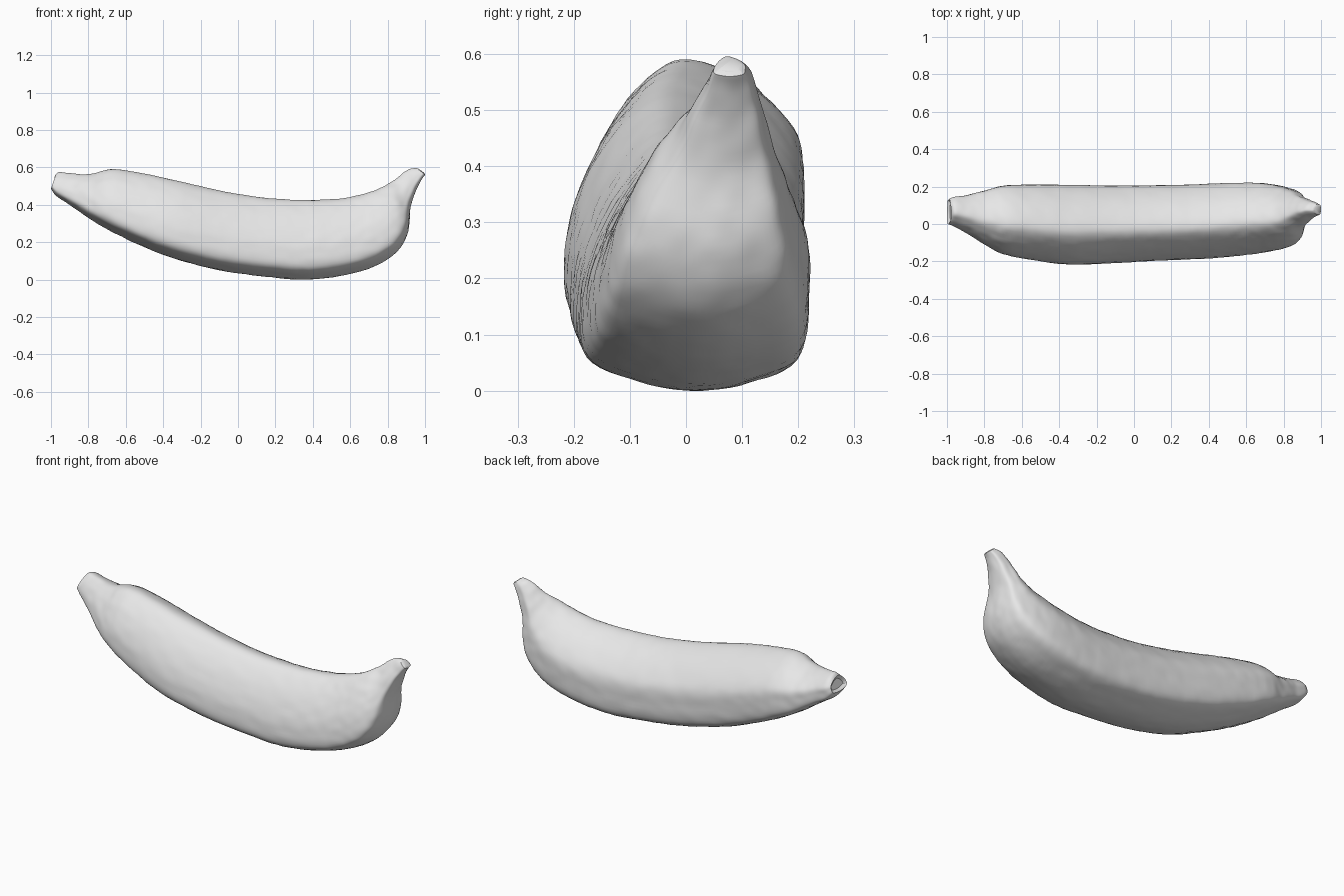
import bpy, bmesh
from mathutils import Vector, noise

cube = bpy.data.objects.get("Cube")
if cube:
    bpy.data.objects.remove(cube, do_unlink=True)

# Peel material
peel = bpy.data.materials.new("pale_grey_peel")
peel.use_nodes = True
colour = (0.8, 0.8, 0.8, 1)
peel.diffuse_color = colour
peel.node_tree.nodes["Principled BSDF"].inputs["Base Color"].default_value = colour

# Ribbed cross-section: sideways -1..1, height 0..1
section = [(0, 0), (0.5, 0.035), (0.92, 0.13), (1, 0.38), (0.93, 0.62),
           (0.45, 0.88), (-0.15, 1), (-0.58, 0.84), (-0.88, 0.58),
           (-1, 0.35), (-0.95, 0.14), (-0.5, 0.04)]

# Stations: lower x, lower z, upper x, upper z, front y, back y
stations = [
    (-1, .485, -.975, .56, .0, .13),
    (-.97, .445, -.95, .575, -.01, .145),
    (-.9, .40, -.87, .565, -.05, .155),
    (-.8, .33, -.78, .565, -.11, .18),
    (-.7, .27, -.68, .59, -.16, .205),
    (-.55, .195, -.52, .57, -.19, .21),
    (-.35, .115, -.31, .525, -.215, .208),
    (-.1, .05, -.07, .47, -.205, .205),
    (.15, .015, .15, .437, -.193, .207),
    (.38, .0, .37, .425, -.183, .213),
    (.6, .03, .54, .433, -.165, .22),
    (.75, .08, .65, .452, -.145, .215),
    (.86, .16, .73, .477, -.12, .195),
    (.91, .26, .79, .505, -.08, .172),
    (.922, .38, .84, .535, -.02, .148),
    (.95, .47, .88, .567, .015, .132),
    (.98, .53, .915, .59, .04, .118),
    (1, .56, .955, .596, .05, .105),
]


def spline(points, steps, closed):
    """Smooth curve through tuples of any length."""
    n, result = len(points), []
    pick = (lambda i: points[i % n]) if closed else (lambda i: points[max(0, min(n - 1, i))])
    for i in range(n if closed else n - 1):
        a, b, c, d = (pick(i + k) for k in (-1, 0, 1, 2))
        for s in range(steps):
            t = s / steps
            result.append([q + 0.5 * t * (r - p + t * (2 * p - 5 * q + 4 * r - w
                           + t * (3 * (q - r) + w - p)))
                           for p, q, r, w in zip(a, b, c, d)])
    if not closed:
        result.append(list(points[-1]))
    return result


# Curved banana body lofted through the stations
bm = bmesh.new()
outline = spline(section, 6, True)
rings = []
for x0, z0, x1, z1, front, back in spline(stations, 7, False):
    middle, half = (front + back) / 2, (back - front) / 2
    rings.append([bm.verts.new((x0 + (x1 - x0) * u, middle + half * v, z0 + (z1 - z0) * u))
                  for v, u in outline])
count = len(outline)
for ring, following in zip(rings, rings[1:]):
    for i in range(count):
        j = (i + 1) % count
        bm.faces.new((ring[i], ring[j], following[j], following[i]))

# Cut stalk end and blunt blossom end
stalk = bm.faces.new(rings[0])
tip = bm.faces.new(rings[-1])
bmesh.ops.recalc_face_normals(bm, faces=bm.faces[:])
bmesh.ops.inset_individual(bm, faces=[stalk], thickness=0.015, depth=-0.012)
bmesh.ops.inset_individual(bm, faces=[tip], thickness=0.008, depth=0.004)

# Gently uneven peel
bm.normal_update()
offsets = [(v, v.normal * 0.0025 * noise.noise(Vector(v.co) * 22)) for v in bm.verts]
for v, offset in offsets:
    v.co += offset

mesh = bpy.data.meshes.new("banana_body")
bm.to_mesh(mesh)
bm.free()
mesh.materials.append(peel)
body = bpy.data.objects.new("banana_body", mesh)
bpy.context.collection.objects.link(body)

bpy.ops.object.select_all(action="DESELECT")
body.select_set(True)
bpy.context.view_layer.objects.active = body
bpy.ops.object.shade_smooth_by_angle()
